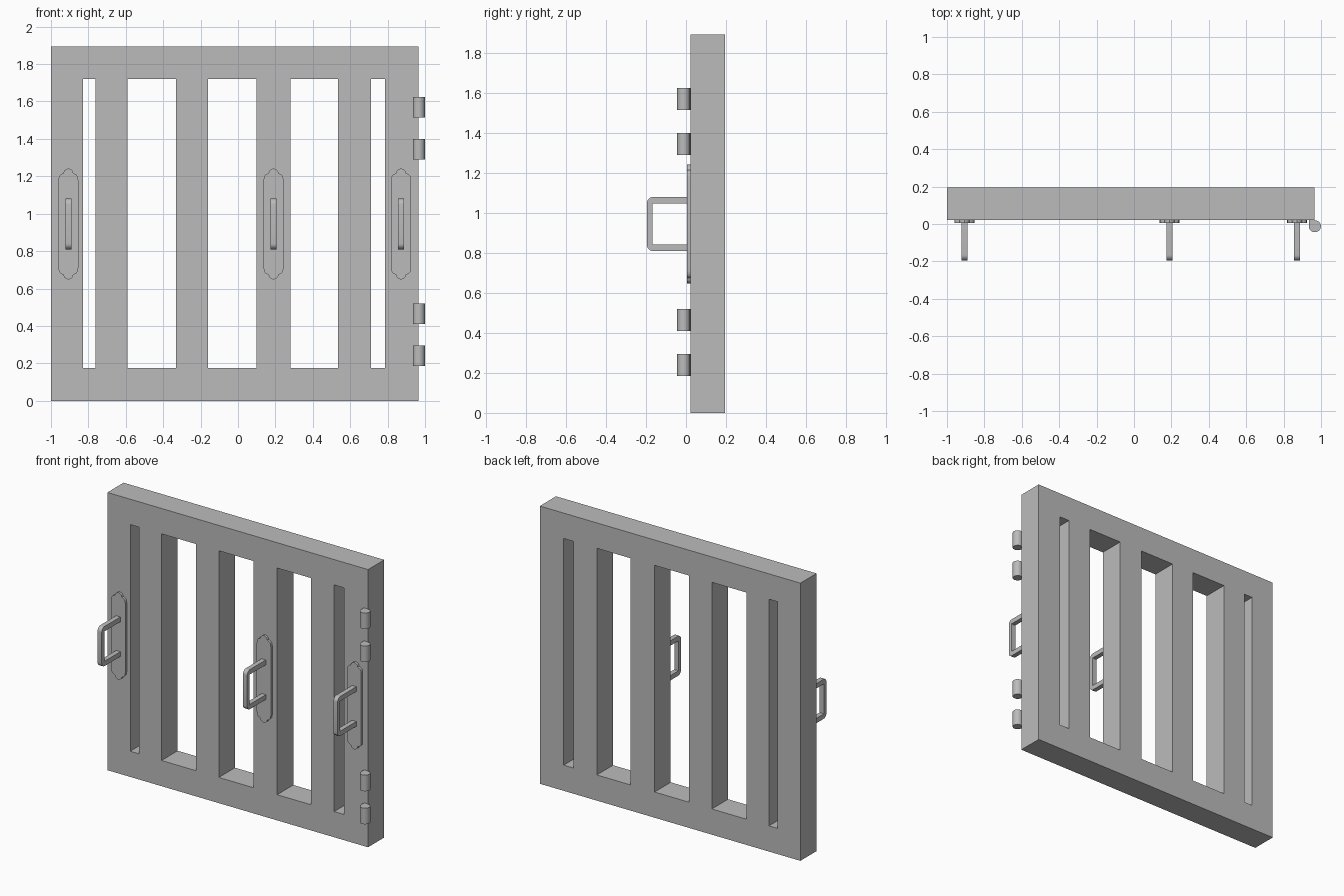
import bpy, bmesh, math
from mathutils import Vector

default = bpy.data.objects.get("Cube")
if default:
    bpy.data.objects.remove(default, do_unlink=True)

grey = bpy.data.materials.new("plain grey")
grey.use_nodes = True
grey.diffuse_color = (0.5, 0.5, 0.5, 1)
grey.node_tree.nodes["Principled BSDF"].inputs["Base Color"].default_value = (0.5, 0.5, 0.5, 1)


def finish(bm, name, smooth=False):
    bmesh.ops.recalc_face_normals(bm, faces=bm.faces)
    mesh = bpy.data.meshes.new(name)
    bm.to_mesh(mesh)
    bm.free()
    mesh.materials.append(grey)
    obj = bpy.data.objects.new(name, mesh)
    bpy.context.collection.objects.link(obj)
    if smooth:
        bpy.ops.object.select_all(action='DESELECT')
        obj.select_set(True)
        bpy.context.view_layer.objects.active = obj
        bpy.ops.object.shade_smooth_by_angle(angle=math.radians(35))
    return obj


def push(bm, faces, offset):
    """Extrude flat faces into a closed solid."""
    result = bmesh.ops.extrude_face_region(bm, geom=faces, use_keep_orig=True)
    verts = [g for g in result["geom"] if isinstance(g, bmesh.types.BMVert)]
    bmesh.ops.translate(bm, verts=verts, vec=offset)


def prism(name, outline, offset):
    bm = bmesh.new()
    face = bm.faces.new([bm.verts.new(p) for p in outline])
    push(bm, [face], Vector(offset))
    return finish(bm, name, True)


def arc(cx, cy, r, start, end, steps):
    angles = [math.radians(start + (end - start) * i / steps) for i in range(steps + 1)]
    return [(cx + r * math.cos(a), cy + r * math.sin(a)) for a in angles]


# Frame with five upright openings: a panel grid with skipped cells, given depth
xs = [-1, -0.828, -0.763, -0.592, -0.332, -0.16, 0.1, 0.28, 0.535, 0.71, 0.785, 0.965]
zs = [0, 0.175, 1.72, 1.893]
bm = bmesh.new()
grid = [[bm.verts.new((x, 0.022, z)) for z in zs] for x in xs]
cells = []
for i in range(len(xs) - 1):
    for j in range(len(zs) - 1):
        if j == 1 and i % 2 == 1:
            continue
        cells.append(bm.faces.new((grid[i][j], grid[i + 1][j],
                                   grid[i + 1][j + 1], grid[i][j + 1])))
push(bm, cells, Vector((0, 0.174, 0)))
bmesh.ops.dissolve_limit(bm, angle_limit=0.01, verts=bm.verts, edges=bm.edges)
finish(bm, "barred_frame")

# Ornamental backing plate outline, one quarter mirrored twice
quarter = [(0.053, 0.235), (0.05, 0.255), (0.04, 0.266), (0.027, 0.271),
           (0.023, 0.284), (0.012, 0.293), (0, 0.297)]
half = quarter + [(-x, z) for x, z in reversed(quarter[:-1])]
plate = half + [(-x, -z) for x, z in half]

# Pull handle side profile: outer loop with rounded corners, then inner loop
middle = 0.945
outer = ([(0.006, 0.135)] + arc(-0.165, 0.105, 0.03, 90, 180, 6)
         + arc(-0.165, -0.105, 0.03, 180, 270, 6) + [(0.006, -0.135)])
inner = [(0.006, -0.102), (-0.168, -0.102), (-0.168, 0.102), (0.006, 0.102)]

for side, x in (("right", -0.907), ("middle", 0.19), ("left", 0.872)):
    prism(side + "_handle_plate", [(x + px, 0.006, middle + pz) for px, pz in plate],
          (0, 0.016, 0))
    prism(side + "_handle", [(x - 0.016, y, middle + z) for y, z in outer + inner],
          (0.032, 0, 0))

# Hinge knuckles: round barrels with a square corner against the frame
barrel = arc(0.967, -0.012, 0.032, -180, 90, 24) + [(0.935, 0.022)]
for number, z in enumerate((0.185, 0.41, 1.29, 1.515), 1):
    prism(f"hinge_knuckle_{number}", [(x, y, z) for x, y in barrel], (0, 0, 0.11))
